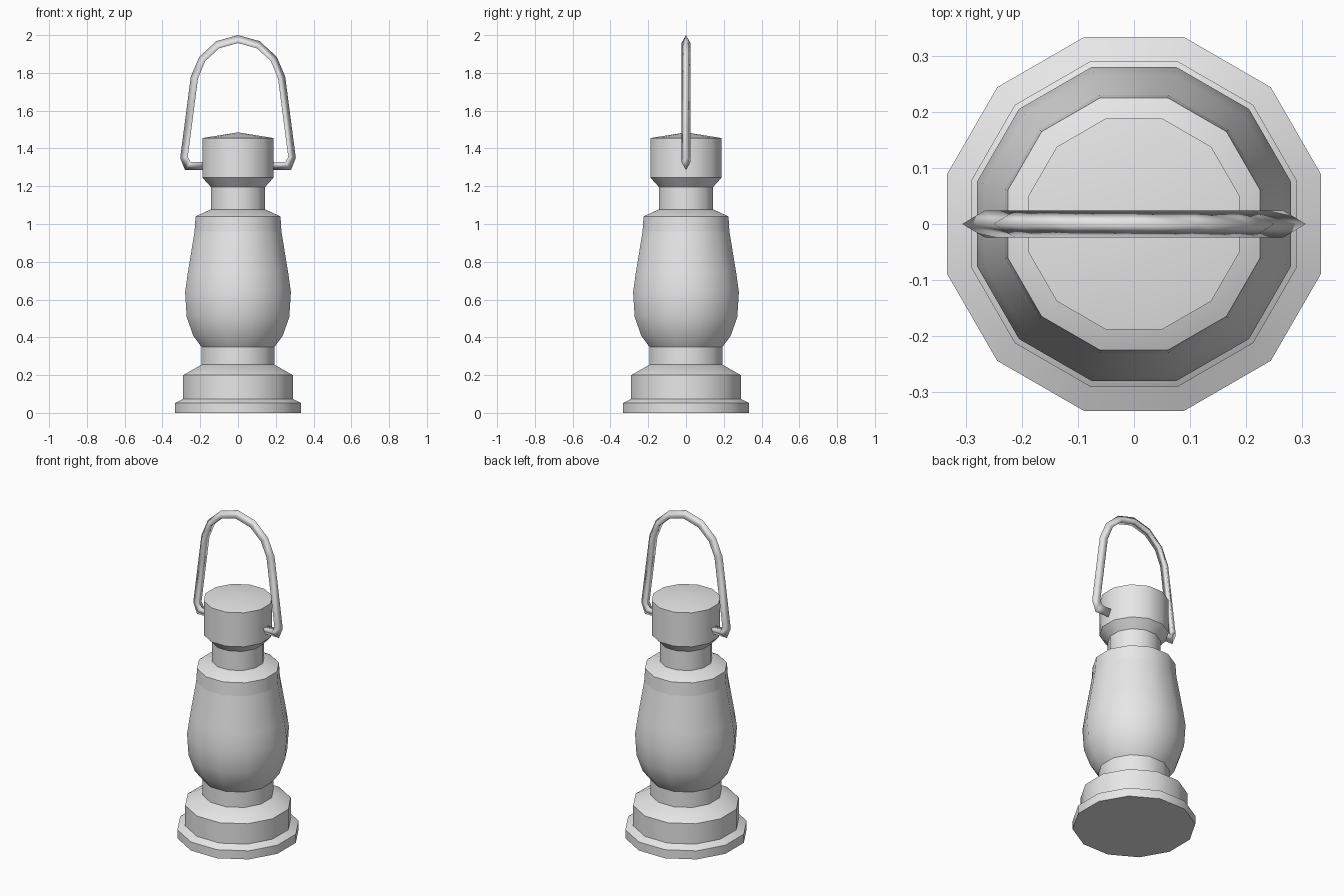
import bpy, bmesh, math

if "Cube" in bpy.data.objects:
    bpy.data.objects.remove(bpy.data.objects["Cube"], do_unlink=True)

GREY = (0.8, 0.8, 0.8, 1)
metal = bpy.data.materials.new("light grey")
metal.use_nodes = True
metal.diffuse_color = GREY
metal.node_tree.nodes["Principled BSDF"].inputs["Base Color"].default_value = GREY

SIDES = 12
FLAT = math.cos(math.pi / SIDES)   # profile widths are measured across flats


def finish(name, bm, smooth_angle):
    """Turn a bmesh into an object, smooth except across sharp edges."""
    bmesh.ops.recalc_face_normals(bm, faces=bm.faces)
    for face in bm.faces:
        face.smooth = True
    for edge in bm.edges:
        if len(edge.link_faces) == 2:
            edge.smooth = edge.calc_face_angle() < math.radians(smooth_angle)
    mesh = bpy.data.meshes.new(name)
    bm.to_mesh(mesh)
    bm.free()
    mesh.materials.append(metal)
    obj = bpy.data.objects.new(name, mesh)
    bpy.context.collection.objects.link(obj)


def lathe(name, profile):
    """Revolve (half width, height) points into a closed 12-sided part."""
    bm = bmesh.new()
    rings = []
    for width, z in profile:
        if width == 0:
            rings.append([bm.verts.new((0, 0, z))] * SIDES)
            continue
        r = width / FLAT
        angles = [(i + 0.5) * math.tau / SIDES for i in range(SIDES)]
        rings.append([bm.verts.new((r * math.cos(a), r * math.sin(a), z)) for a in angles])
    for low, high in zip(rings, rings[1:]):
        for i in range(SIDES):
            j = (i + 1) % SIDES
            corners = [low[i], low[j], high[j], high[i]]
            bm.faces.new(list(dict.fromkeys(corners)))
    bm.faces.new(rings[0])
    if profile[-1][0]:
        bm.faces.new(rings[-1])
    finish(name, bm, 40)


# Stepped foot and fuel tank
lathe("base", [(0.333, 0), (0.333, 0.053), (0.29, 0.074), (0.29, 0.2), (0.194, 0.255)])
lathe("lower_collar", [(0.194, 0.25), (0.194, 0.355)])

# Rounded globe with its shoulder ring
lathe("globe", [(0.194, 0.35), (0.238, 0.41), (0.272, 0.51), (0.28, 0.64),
                (0.266, 0.74), (0.23, 0.96)])
lathe("shoulder", [(0.23, 0.96), (0.225, 1.04), (0.145, 1.077)])

# Chimney neck and shallow conical cap
lathe("chimney", [(0.143, 1.07), (0.143, 1.2)])
lathe("cap", [(0.143, 1.195), (0.188, 1.245), (0.188, 1.455), (0, 1.485)])

# Carrying handle: three-sided rod with its ridge on the outside of the arch
outer = [(0.18, 1.285), (0.28, 1.285), (0.306, 1.35), (0.25, 1.78),
         (0.205, 1.885), (0.115, 1.968)]
inner = [(0.18, 1.327), (0.25, 1.327), (0.266, 1.355), (0.212, 1.77),
         (0.174, 1.862), (0.1, 1.93)]


def arch(half, top):
    return half + [(0, top)] + [(-x, z) for x, z in reversed(half)]


bm = bmesh.new()
sections = []
for (xo, zo), (xi, zi) in zip(arch(outer, 2), arch(inner, 1.958)):
    sections.append([bm.verts.new(p) for p in
                     ((xo, 0, zo), (xi, 0.024, zi), (xi, -0.024, zi))])
for a, b in zip(sections, sections[1:]):
    for i in range(3):
        j = (i + 1) % 3
        bm.faces.new((a[i], a[j], b[j], b[i]))
bm.faces.new(sections[0])
bm.faces.new(sections[-1])
finish("handle", bm, 180)
